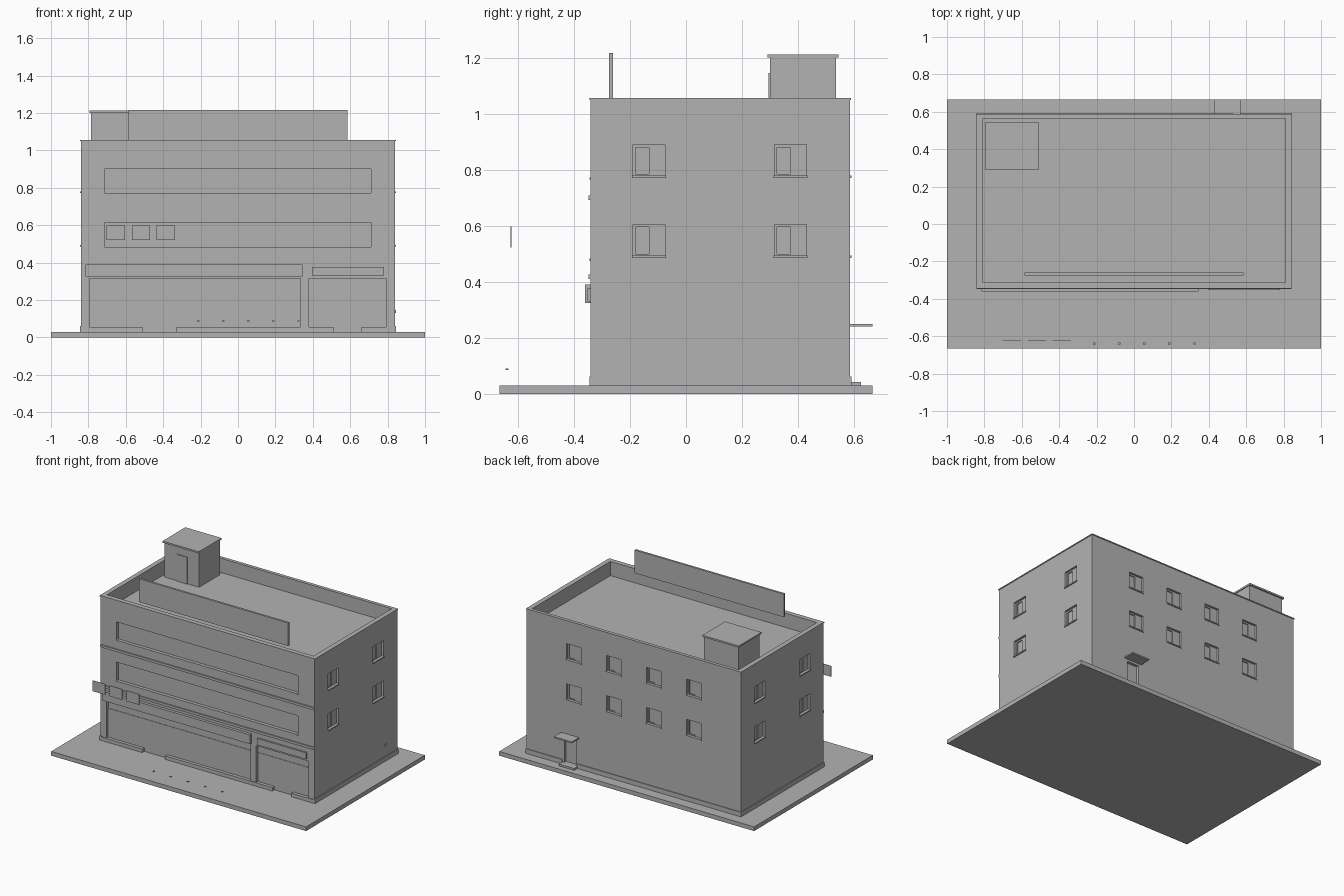
import bpy
import bmesh
from mathutils import Vector

cube = bpy.data.objects.get("Cube")
if cube:
    bpy.data.objects.remove(cube)

# Single plain material
GREY = (0.45, 0.45, 0.45, 1)
grey = bpy.data.materials.new("plain_grey")
grey.use_nodes = True
grey.diffuse_color = GREY
bsdf = grey.node_tree.nodes["Principled BSDF"]
bsdf.inputs["Base Color"].default_value = GREY
bsdf.inputs["Roughness"].default_value = 0.8


def boxes(name, spans):
    """One object made of boxes, each given as (x0, x1, y0, y1, z0, z1)."""
    bm = bmesh.new()
    for x0, x1, y0, y1, z0, z1 in spans:
        made = bmesh.ops.create_cube(bm, size=1)["verts"]
        bmesh.ops.scale(bm, verts=made, vec=(x1 - x0, y1 - y0, z1 - z0))
        bmesh.ops.translate(bm, verts=made,
                            vec=Vector((x0 + x1, y0 + y1, z0 + z1)) / 2)
    mesh = bpy.data.meshes.new(name)
    bm.to_mesh(mesh)
    bm.free()
    mesh.materials.append(grey)
    obj = bpy.data.objects.new(name, mesh)
    bpy.context.scene.collection.objects.link(obj)
    return obj


def cut(target, spans):
    """Subtract boxes from the target and discard the cutter."""
    cutter = boxes("cutter", spans)
    cutter.hide_render = True
    mod = target.modifiers.new("openings", "BOOLEAN")
    mod.operation = "DIFFERENCE"
    mod.solver = "EXACT"
    mod.object = cutter
    bpy.context.view_layer.objects.active = target
    bpy.ops.object.modifier_apply(modifier=mod.name)
    bpy.data.objects.remove(cutter)


# Overall dimensions
W, FRONT, BACK = 0.84, -0.34, 0.585
BASE, TOP, DECK = 0.03, 1.055, 0.955
ROWS = (0.49, 0.775)
SIZE = 0.115


def wall_span(side, a0, a1, inward, outward, z0, z1):
    """Box on a wall; a runs rightwards as seen from outside."""
    if side == "left":
        return (W - inward, W + outward, a0, a1, z0, z1)
    if side == "right":
        return (-W - outward, -W + inward, -a1, -a0, z0, z1)
    return (-a1, -a0, BACK - inward, BACK + outward, z0, z1)


# Window layout on the side and back walls
starts = {
    "left": (-0.19, 0.315),
    "right": (-0.43, 0.075),
    "back": [c - SIZE / 2 for c in (-0.472, -0.157, 0.157, 0.472)],
}
openings, panes, sills = [], [], []
for side, columns in starts.items():
    for a in columns:
        for z in ROWS:
            openings.append(wall_span(side, a, a + SIZE, 0.015, 0.02, z, z + SIZE))
            panes.append(wall_span(side, a + 0.01, a + 0.058, 0.022, 0.02,
                                   z + 0.01, z + SIZE - 0.01))
            sills.append(wall_span(side, a - 0.003, a + SIZE + 0.003,
                                   0.014, 0.006, z - 0.004, z + 0.004))

# Front ribbon windows
for z0, z1 in ((0.48, 0.615), (0.77, 0.90)):
    openings.append((-0.715, 0.71, FRONT - 0.02, FRONT + 0.02, z0, z1))
    sills.append((-0.715, 0.71, FRONT - 0.005, FRONT + 0.019, z0 - 0.005, z0 + 0.003))

# Shopfront openings, back door and roof well
for x0, x1 in ((-0.795, 0.335), (0.38, 0.79)):
    openings.append((x0, x1, FRONT - 0.02, FRONT + 0.022, 0, 0.315))
openings.append((0.455, 0.545, BACK - 0.02, BACK + 0.02, 0.043, 0.225))
openings.append((-W + 0.03, W - 0.03, FRONT + 0.03, BACK - 0.02, DECK, 1.2))

# Main building
building = boxes("building", [(-W, W, FRONT, BACK, BASE, TOP)])
cut(building, openings)
cut(building, panes)
boxes("window_sills", sills)
boxes("ground_slab", [(-1, 1, -0.665, 0.665, 0, BASE)])

# Parapet coping
coping = boxes("parapet_coping", [(-W - 0.004, W + 0.004, FRONT - 0.004,
                                   BACK + 0.004, TOP - 0.006, TOP + 0.001)])
cut(coping, [(-W + 0.03, W - 0.03, FRONT + 0.03, BACK - 0.02, 1, 1.1)])

# Facade bands
boxes("facade_bands", [(-W, W, FRONT - 0.008, FRONT + 0.005, z, z + 0.017)
                       for z in (0.41, 0.692)])

# Plinth along the sides and back, low walls under the shop windows
boxes("plinth", [
    (-W - 0.005, -W + 0.01, FRONT - 0.004, BACK + 0.005, BASE, 0.062),
    (W - 0.01, W + 0.005, FRONT - 0.004, BACK + 0.005, BASE, 0.062),
    (-W + 0.01, 0.44, BACK - 0.01, BACK + 0.005, BASE, 0.062),
    (0.56, W - 0.01, BACK - 0.01, BACK + 0.005, BASE, 0.062),
])
boxes("shop_low_walls", [(x0, x1, FRONT - 0.004, FRONT + 0.022, BASE, 0.055)
                         for x0, x1 in ((-0.83, -0.51), (-0.33, 0.51), (0.66, 0.83))])

# Shop glazing up to the transom
boxes("shop_glazing", [(x0, x1, FRONT + 0.019, FRONT + 0.022, BASE, 0.26)
                       for x0, x1 in ((-0.795, 0.335), (0.38, 0.79))])

# Fascia boards over the shops
boxes("wide_fascia", [(-0.815, 0.345, -0.36, FRONT, 0.325, 0.39)])
boxes("narrow_fascia", [(0.395, 0.78, -0.352, FRONT, 0.33, 0.376)])

# Hanging panels and small lamps ahead of the shop
boxes("hanging_panels", [(x, x + 0.098, -0.626, -0.623, 0.522, 0.598)
                         for x in (-0.702, -0.568, -0.435)])
boxes("lamps", [(-0.213 + 0.134 * i - 0.006, -0.213 + 0.134 * i + 0.006,
                 -0.645, -0.633, 0.086, 0.091) for i in range(5)])

# Back entrance
boxes("back_canopy", [(0.43, 0.57, BACK - 0.005, 0.665, 0.24, 0.25)])
boxes("back_step", [(0.44, 0.56, BACK - 0.005, 0.625, BASE, 0.043)])

# Service vent on the left wall
boxes("service_vent", [(W - 0.005, W + 0.004, 0.445, 0.465, 0.13, 0.146)])

# Roof structures
boxes("stair_house", [(-0.785, -0.515, 0.30, 0.535, DECK, 1.20)])
boxes("stair_house_cap", [(-0.795, -0.51, 0.29, 0.545, 1.20, 1.212)])
boxes("stair_house_door", [(-0.685, -0.605, 0.294, 0.301, DECK, 1.145)])
boxes("roof_board", [(-0.585, 0.585, -0.275, -0.26, 1.052, 1.216)])
